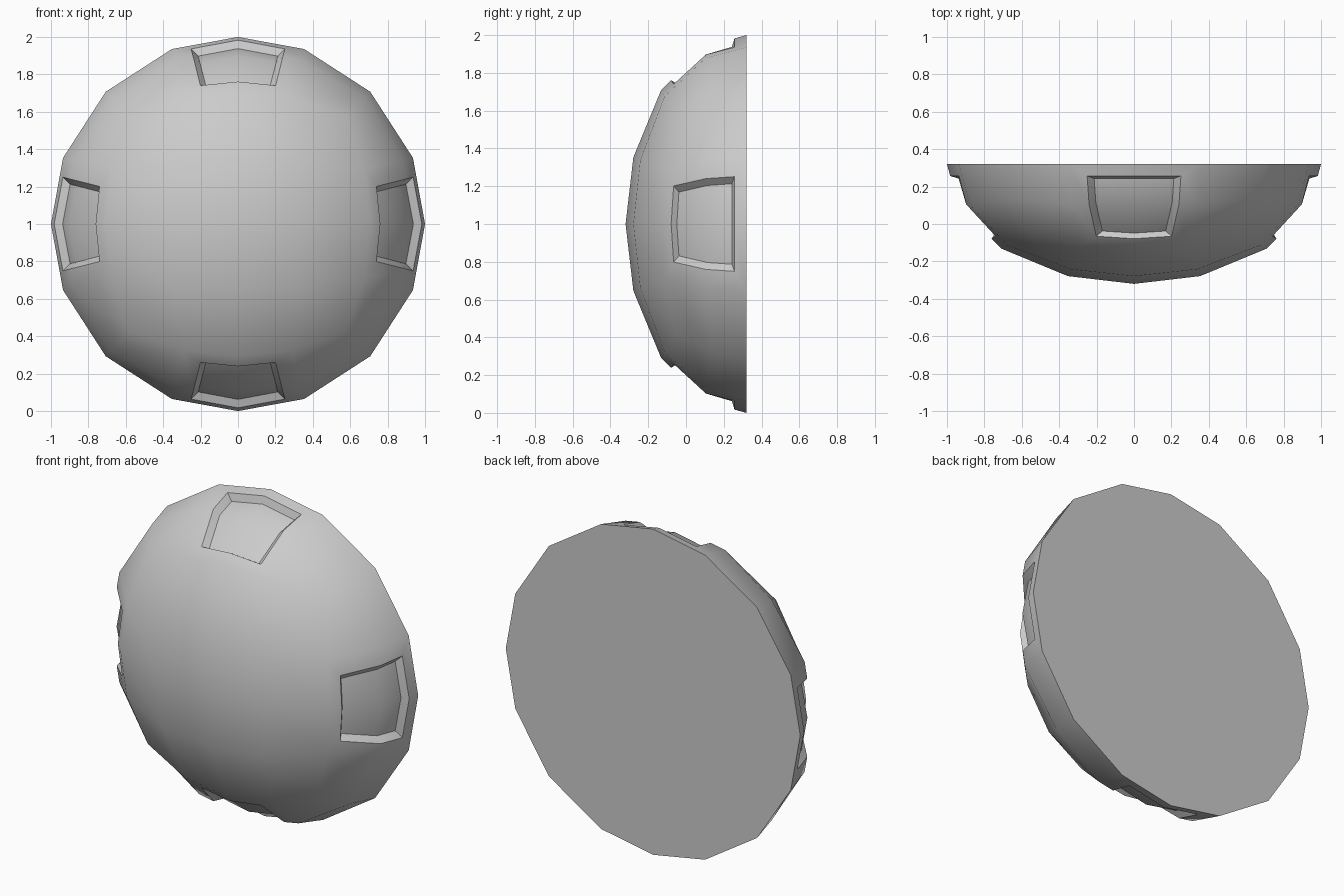
import bpy, bmesh, math
from mathutils import Vector

if "Cube" in bpy.data.objects:
    bpy.data.objects.remove(bpy.data.objects["Cube"])

bm = bmesh.new()

# Subdivided cube: 4 x 4 faces per side, keep only the front half
bmesh.ops.create_cube(bm, size=2)
bmesh.ops.subdivide_edges(bm, edges=bm.edges[:], cuts=3, use_grid_fill=True)
back = [v for v in bm.verts if v.co.y > 0.01]
bmesh.ops.delete(bm, geom=back, context='VERTS')


# The middle four faces of each side become a recessed panel
def in_panel(f):
    c = f.calc_center_median()
    x, z = abs(c.x), abs(c.z)
    return (x > 0.99 and z < 0.5) or (z > 0.99 and x < 0.5)


panels = [f for f in bm.faces if in_panel(f)]

# Round the cube into a sphere
for v in bm.verts:
    x, y, z = v.co
    a, b, c = x * x, y * y, z * z
    v.co = Vector((x * math.sqrt(1 - b / 2 - c / 2 + b * c / 3),
                   y * math.sqrt(1 - a / 2 - c / 2 + a * c / 3),
                   z * math.sqrt(1 - a / 2 - b / 2 + a * b / 3)))

# Flat back
rim = [e for e in bm.edges if e.is_boundary]
bmesh.ops.contextual_create(bm, geom=rim)
bmesh.ops.recalc_face_normals(bm, faces=bm.faces[:])

# Panel frame, then sloped walls and sunken floor
bmesh.ops.inset_region(bm, faces=panels, thickness=0.1, use_even_offset=True)
bm.normal_update()
bmesh.ops.inset_region(bm, faces=panels, thickness=0.03, depth=-0.04,
                       use_even_offset=True)

# Flatten front to back and stand it on the ground
for v in bm.verts:
    v.co = Vector((v.co.x, 0.32 + 0.64 * v.co.y, v.co.z + 1))
bmesh.ops.recalc_face_normals(bm, faces=bm.faces[:])

mesh = bpy.data.meshes.new("dome")
bm.to_mesh(mesh)
bm.free()
dome = bpy.data.objects.new("dome", mesh)
bpy.context.collection.objects.link(dome)
bpy.context.view_layer.objects.active = dome
dome.select_set(True)
bpy.ops.object.shade_smooth_by_angle(angle=math.radians(36))
